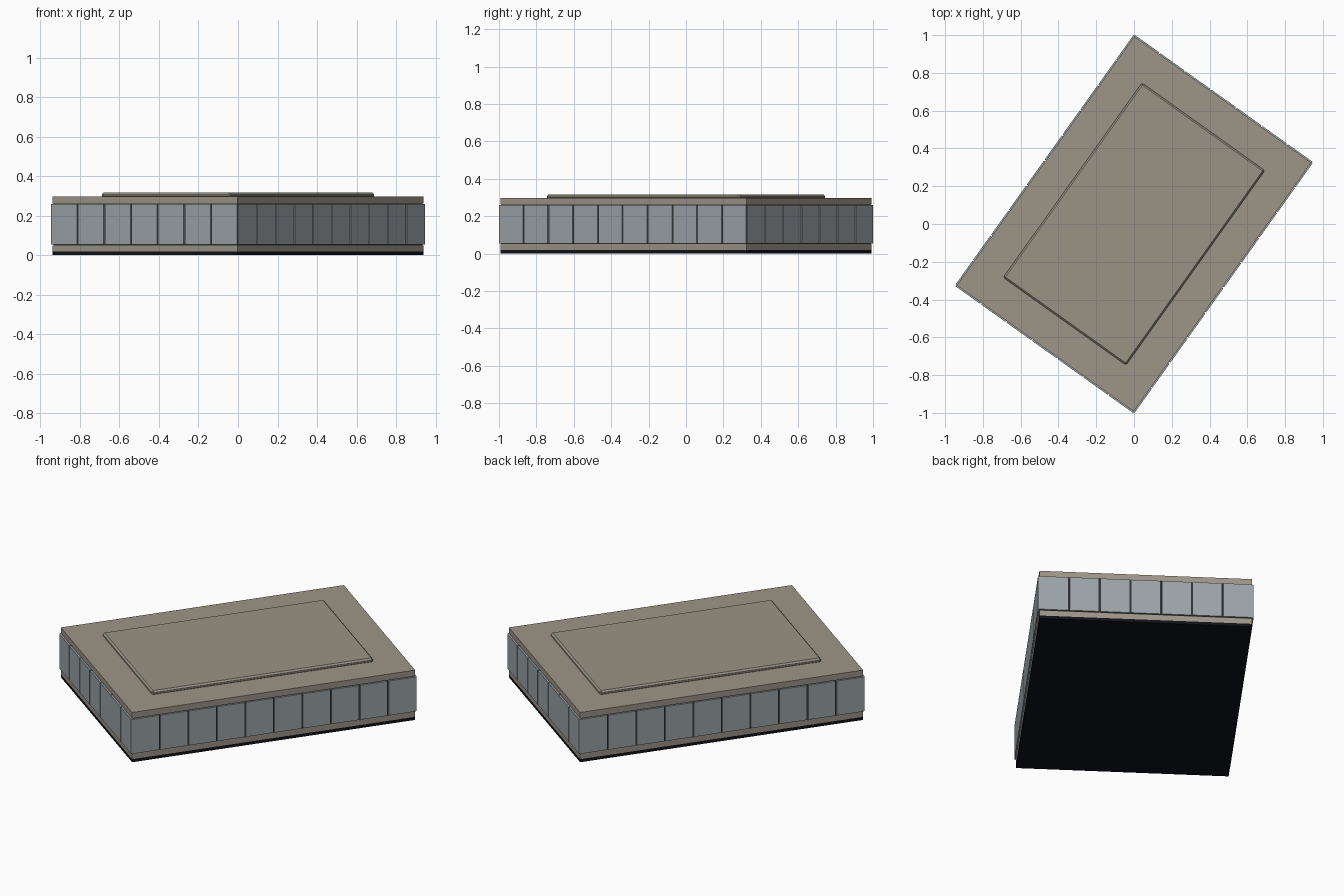
import bpy
from math import radians, pi
from mathutils import Matrix

if "Cube" in bpy.data.objects:
    bpy.data.objects.remove(bpy.data.objects["Cube"])

TURN = Matrix.Rotation(radians(-35.5), 4, 'Z')   # whole building is turned on plan
A, B = 0.575, 0.809                              # half width, half length


def material(name, rgb):
    m = bpy.data.materials.new(name)
    m.diffuse_color = (*rgb, 1)
    m.use_nodes = True
    m.node_tree.nodes["Principled BSDF"].inputs["Base Color"].default_value = m.diffuse_color
    return m


STONE = material("stone", (0.34, 0.30, 0.245))
ROOF = material("roof_stone", (0.32, 0.295, 0.235))
GLASS = material("glass", (0.33, 0.37, 0.39))
FRAME = material("dark_frame", (0.03, 0.033, 0.035))
BASE = material("dark_base", (0.005, 0.006, 0.01))


def box(name, size, loc, mat, bevel=0, spin=0):
    bpy.ops.mesh.primitive_cube_add(size=1)
    o = bpy.context.object
    o.name = name
    spin_m = Matrix.Rotation(spin, 4, 'Z')
    o.data.transform(TURN @ spin_m @ Matrix.Translation(loc) @ Matrix.Diagonal((*size, 1)))
    o.data.materials.append(mat)
    if bevel:
        mod = o.modifiers.new("chamfer", 'BEVEL')
        mod.width = bevel
        mod.segments = 1
    return o


def slab(name, a, b, z0, z1, mat, bevel=0):
    return box(name, (2 * a, 2 * b, z1 - z0), (0, 0, (z0 + z1) / 2), mat, bevel)


# Stacked slabs
slab("base_plinth", A, B, 0, 0.018, BASE)
slab("floor_slab", A, B, 0.018, 0.05, STONE)
slab("frame_core", A - 0.003, B - 0.003, 0.045, 0.265, FRAME)
slab("roof_slab", A, B, 0.262, 0.296, STONE)
slab("raised_roof_panel", 0.40, 0.633, 0.29, 0.317, ROOF, 0.009)


# Glazed walls: equal bays with narrow dark joints
def wall(name, length, depth, bays, spin):
    pitch = length / bays
    for i in range(bays):
        x = -length / 2 + (i + 0.5) * pitch
        box(f"{name}_pane_{i + 1}", (pitch - 0.007, 0.015, 0.205),
            (x, -depth - 0.0005, 0.156), GLASS, spin=spin)


wall("short_front", 2 * A + 0.012, B, 7, 0)
wall("long_right", 2 * B + 0.012, A, 10, pi / 2)
wall("short_back", 2 * A + 0.012, B, 7, pi)
wall("long_left", 2 * B + 0.012, A, 10, -pi / 2)
